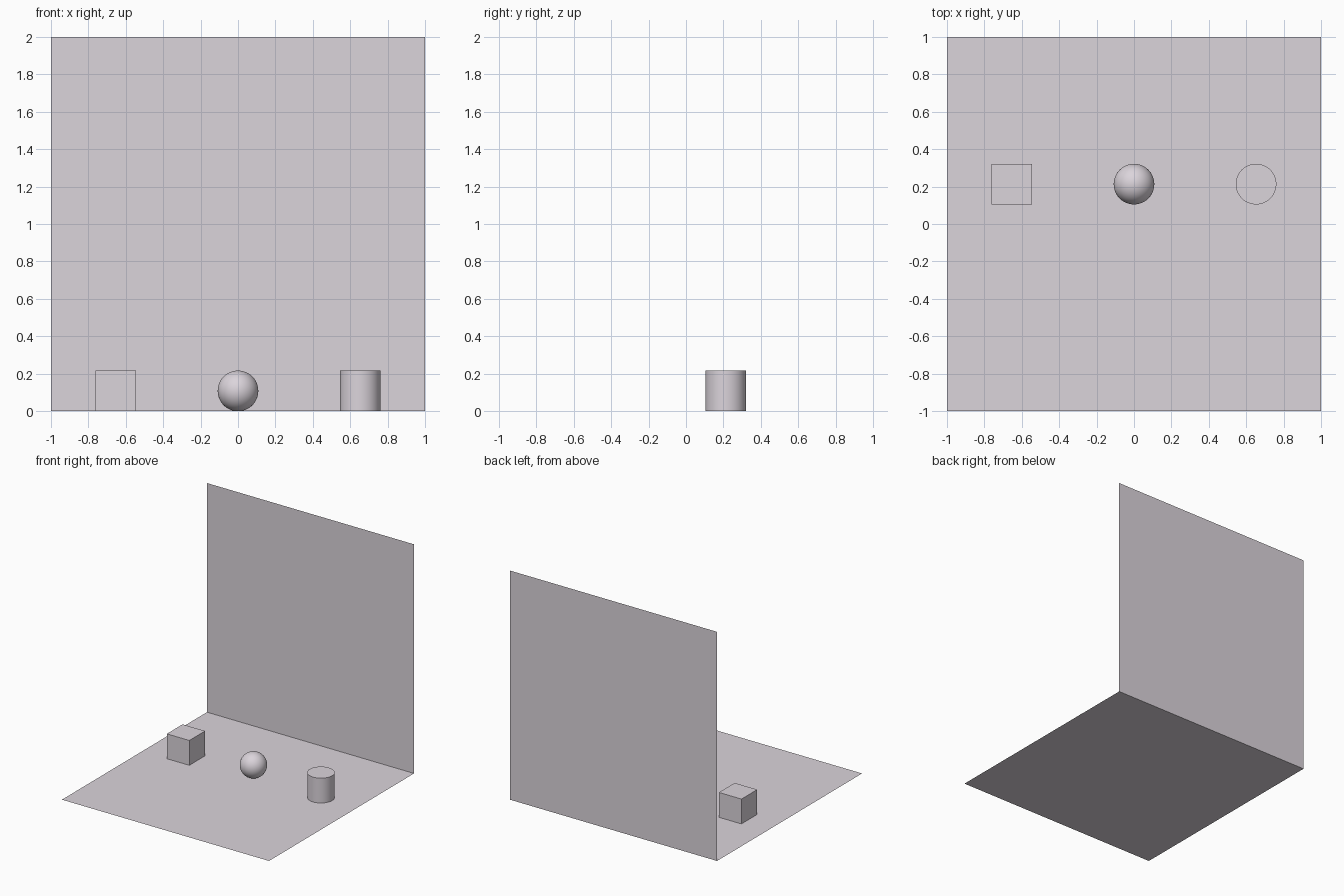
import bpy
import math

if "Cube" in bpy.data.objects:
    bpy.data.objects.remove(bpy.data.objects["Cube"])

SIZE = 0.217       # common width and height of the three solids
ROW_Y = 0.213      # depth of the row
GAP = 0.652        # spacing along x

# pale lavender shared by every part
lavender = bpy.data.materials.new("pale_lavender")
lavender.diffuse_color = (0.71, 0.66, 0.71, 1)
lavender.use_nodes = True
lavender.node_tree.nodes["Principled BSDF"].inputs["Base Color"].default_value = lavender.diffuse_color


def finish(name, smooth=False):
    obj = bpy.context.object
    obj.name = name
    obj.data.materials.append(lavender)
    if smooth:
        bpy.ops.object.shade_smooth_by_angle(angle=math.radians(30))


# floor and back wall: thin single sheets meeting at y = 1
bpy.ops.mesh.primitive_plane_add(size=2, location=(0, 0, 0))
finish("floor")
bpy.ops.mesh.primitive_plane_add(size=2, location=(0, 1, 1), rotation=(math.pi / 2, 0, 0))
finish("back_wall")

# row of solids resting on the floor
half = SIZE / 2
bpy.ops.mesh.primitive_cube_add(size=SIZE, location=(-GAP, ROW_Y, half))
finish("cube")
bpy.ops.mesh.primitive_uv_sphere_add(segments=48, ring_count=24, radius=half, location=(0, ROW_Y, half))
finish("ball", smooth=True)
bpy.ops.mesh.primitive_cylinder_add(vertices=48, radius=half, depth=SIZE, location=(GAP, ROW_Y, half))
finish("cylinder", smooth=True)
